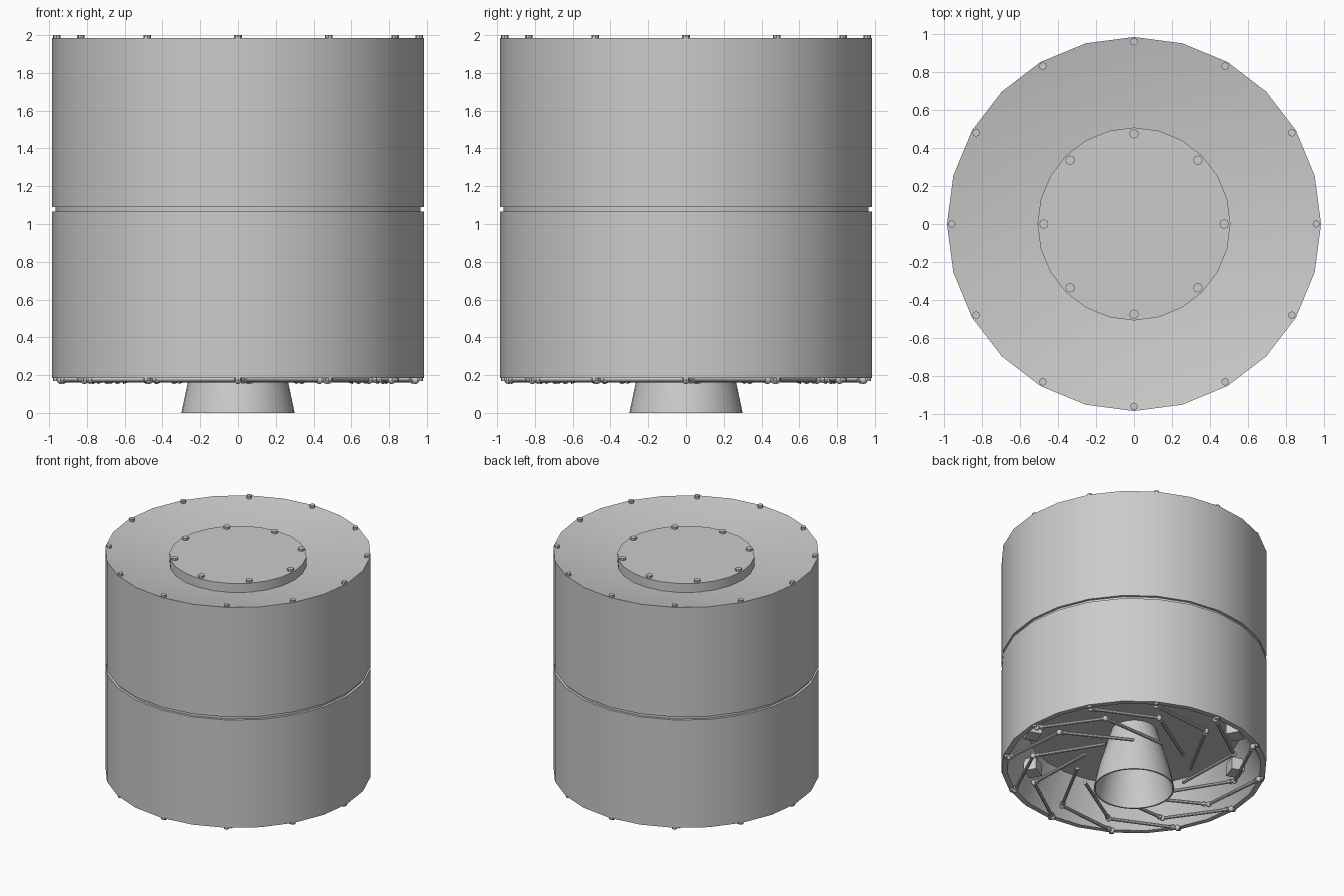
import bpy, bmesh, math
from mathutils import Vector, Matrix

if "Cube" in bpy.data.objects:
    bpy.data.objects.remove(bpy.data.objects["Cube"])

grey = bpy.data.materials.new("light_grey_metal")
grey.diffuse_color = (0.6, 0.6, 0.6, 1)
grey.use_nodes = True
grey.node_tree.nodes["Principled BSDF"].inputs["Base Color"].default_value = grey.diffuse_color


def finish(bm, name, angle=35):
    bmesh.ops.recalc_face_normals(bm, faces=bm.faces)
    me = bpy.data.meshes.new(name)
    bm.to_mesh(me)
    bm.free()
    ob = bpy.data.objects.new(name, me)
    bpy.context.collection.objects.link(ob)
    me.materials.append(grey)
    bpy.ops.object.select_all(action='DESELECT')
    ob.select_set(True)
    bpy.context.view_layer.objects.active = ob
    bpy.ops.object.shade_smooth_by_angle(angle=math.radians(angle))
    return ob


def lathe(name, profile, n=24):
    """Spin a (radius, z) profile around z; radius 0 makes a pole."""
    bm = bmesh.new()
    rings = []
    for r, z in profile:
        if r == 0:
            rings.append([bm.verts.new((0, 0, z))] * n)
        else:
            rings.append([bm.verts.new((r * math.cos(2 * math.pi * i / n),
                                        r * math.sin(2 * math.pi * i / n), z)) for i in range(n)])
    for a, b in zip(rings, rings[1:]):
        for i in range(n):
            j = (i + 1) % n
            quad = list(dict.fromkeys((a[i], a[j], b[j], b[i])))
            bm.faces.new(quad)
    return finish(bm, name)


def polar(r, deg, z):
    t = math.radians(deg)
    return Vector((r * math.cos(t), r * math.sin(t), z))


def add_rod(bm, a, b, r1, r2=None, n=8):
    d = b - a
    m = Matrix.Translation((a + b) / 2) @ d.to_track_quat('Z', 'Y').to_matrix().to_4x4()
    bmesh.ops.create_cone(bm, cap_ends=True, segments=n, radius1=r1,
                          radius2=r1 if r2 is None else r2, depth=d.length, matrix=m)


def bolt_ring(name, count, ring_r, r, z0, z1):
    bm = bmesh.new()
    for k in range(count):
        t = 360 * k / count
        add_rod(bm, polar(ring_r, t, z0), polar(ring_r, t, z1), r, n=8)
    finish(bm, name)


# Main body: dished top, groove at mid height, hollow underside
lathe("body_shell", [
    (0, 1.885), (0.51, 1.885), (0.985, 1.985), (0.985, 1.09), (0.965, 1.09),
    (0.965, 1.065), (0.985, 1.065), (0.985, 0.185), (0.945, 0.185),
    (0.79, 0.49), (0, 0.49)])

# Raised round hatch in the dish
lathe("top_hatch", [(0, 1.958), (0.508, 1.958), (0.508, 1.87), (0, 1.87)])

# Bolts
bolt_ring("top_rim_bolts", 12, 0.96, 0.02, 1.96, 2.0)
bolt_ring("hatch_bolts", 8, 0.475, 0.025, 1.94, 1.975)
bolt_ring("bottom_rim_bolts", 12, 0.96, 0.02, 0.168, 0.2)

# Engine nozzle, open at the bottom
lathe("nozzle", [(0, 0.52), (0.16, 0.52), (0.265, 0.165), (0.30, 0.0),
                 (0.288, 0.0), (0.253, 0.165), (0.148, 0.48), (0, 0.48)], 32)

# Swirl of two-piece struts under the body, with joints
bm = bmesh.new()
for k in range(12):
    t = 30 * k
    rim, mid, inner = polar(0.94, t, 0.175), polar(0.77, t + 34, 0.175), polar(0.42, t + 80, 0.175)
    add_rod(bm, rim, mid, 0.013)
    add_rod(bm, mid, inner, 0.013)
    for p, q in ((rim, mid), (mid, inner)):
        bmesh.ops.create_uvsphere(bm, u_segments=10, v_segments=6, radius=0.022,
                                  matrix=Matrix.Translation(p))
        d = (q - p).normalized()
        add_rod(bm, p + d * 0.03, p + d * 0.05, 0.022, 0.016)
finish(bm, "swirl_struts")

# Small equipment boxes on the inner wall
bm = bmesh.new()
for t in (-20, -60, 120, 160):
    m = (Matrix.Translation(polar(0.80, t, 0.34)) @ Matrix.Rotation(math.radians(t), 4, 'Z')
         @ Matrix.Diagonal((0.1, 0.12, 0.1, 1)))
    bmesh.ops.create_cube(bm, size=1, matrix=m)
finish(bm, "equipment_boxes")
